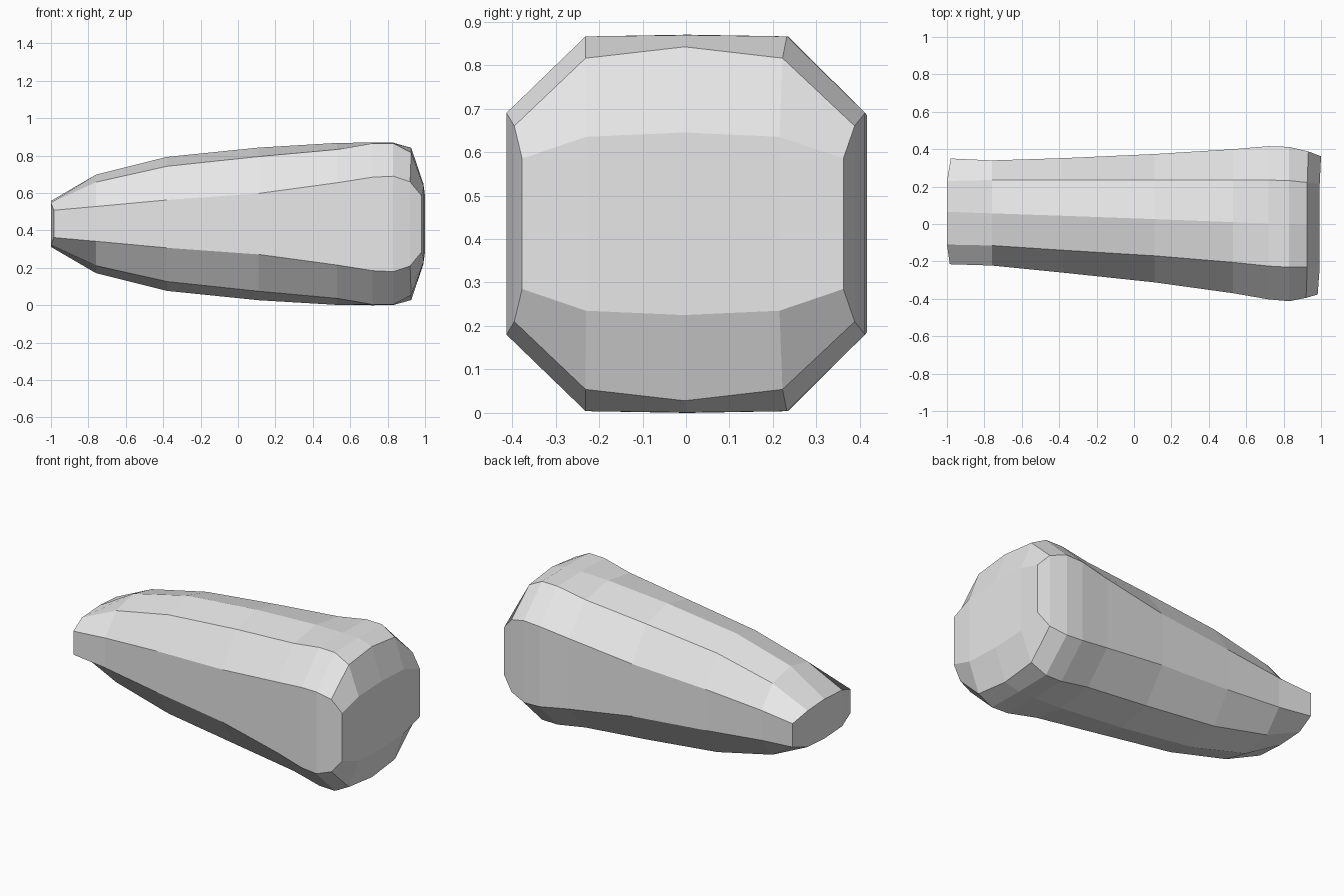
import bpy
import bmesh

# Shared body colour
grey = bpy.data.materials.new("light grey")
grey.diffuse_color = (0.8, 0.8, 0.8, 1)

MID_Z = 0.435

# Each rib: x at front side, x at middle, x at back side,
# front side y, front shoulder y, centre y, back shoulder y, back side y,
# half heights of side, shoulder and crown
RIBS = [
    (-0.985, -1.00, -0.98, -0.215, -0.11, 0.065, 0.23, 0.35, 0.073, 0.113, 0.123),
    (-0.76, -0.76, -0.76, -0.222, -0.115, 0.057, 0.235, 0.34, 0.093, 0.223, 0.263),
    (-0.38, -0.38, -0.38, -0.26, -0.14, 0.044, 0.235, 0.352, 0.128, 0.308, 0.358),
    (0.11, 0.11, 0.11, -0.312, -0.17, 0.026, 0.235, 0.374, 0.163, 0.36, 0.408),
    (0.53, 0.53, 0.53, -0.37, -0.205, 0.01, 0.235, 0.40, 0.22, 0.398, 0.433),
    (0.72, 0.72, 0.72, -0.403, -0.225, 0.003, 0.235, 0.416, 0.25, 0.431, 0.435),
    (0.83, 0.83, 0.83, -0.413, -0.231, 0.0, 0.232, 0.412, 0.255, 0.431, 0.434),
    (0.92, 0.926, 0.932, -0.395, -0.231, -0.003, 0.222, 0.388, 0.225, 0.381, 0.407),
    (0.982, 0.993, 1.00, -0.377, -0.23, -0.005, 0.215, 0.362, 0.15, 0.20, 0.21),
]


def rib_points(rib):
    x0, xm, x1, fy, fs, cy, bs, by, side, shoulder, crown = rib
    upper = [(x0, fy, side), (xm, fs, shoulder), (xm, cy, crown),
             (xm, bs, shoulder), (x1, by, side)]
    lower = [(x, y, -h) for x, y, h in reversed(upper)]
    return [(x, y, MID_Z + h) for x, y, h in upper + lower]


# Tapered faceted body, lofted through the ribs
bm = bmesh.new()
rings = [[bm.verts.new(p) for p in rib_points(r)] for r in RIBS]
for a, b in zip(rings, rings[1:]):
    for i in range(len(a)):
        j = (i + 1) % len(a)
        bm.faces.new((a[i], a[j], b[j], b[i]))

# End caps, built as vertical strips between top and bottom
for ring in (rings[0], rings[-1]):
    for i in range(4):
        bm.faces.new((ring[i], ring[i + 1], ring[8 - i], ring[9 - i]))

bmesh.ops.recalc_face_normals(bm, faces=bm.faces)
mesh = bpy.data.meshes.new("tapered_body")
bm.to_mesh(mesh)
bm.free()
mesh.materials.append(grey)
body = bpy.data.objects.new("tapered_body", mesh)
bpy.context.collection.objects.link(body)
